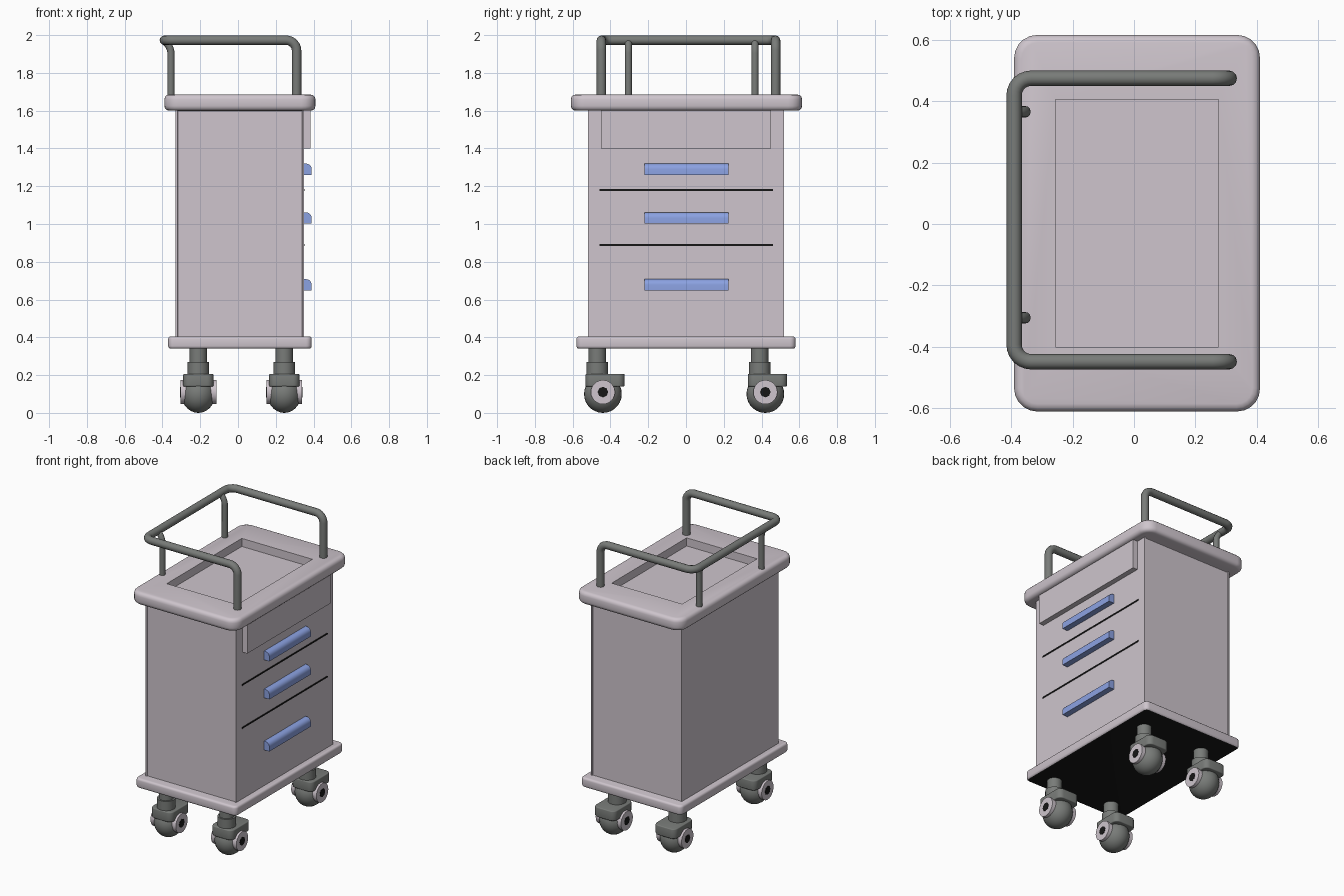
import bpy, bmesh, math
from mathutils import Vector, Matrix

cube = bpy.data.objects.get("Cube")
if cube:
    bpy.data.objects.remove(cube, do_unlink=True)


def material(name, rgb):
    m = bpy.data.materials.new(name)
    m.use_nodes = True
    m.diffuse_color = (*rgb, 1)
    node = next(n for n in m.node_tree.nodes if n.type == 'BSDF_PRINCIPLED')
    node.inputs["Base Color"].default_value = (*rgb, 1)
    return m


SHELL = material("pale_grey", (0.62, 0.56, 0.61))
METAL = material("dark_grey", (0.19, 0.2, 0.19))
BLUE = material("handle_blue", (0.26, 0.36, 0.76))
BLACK = material("black", (0.008, 0.008, 0.008))


def select_only(ob):
    bpy.ops.object.select_all(action='DESELECT')
    ob.select_set(True)
    bpy.context.view_layer.objects.active = ob


def finish(name, bm, mats, smooth=True):
    bmesh.ops.recalc_face_normals(bm, faces=bm.faces)
    me = bpy.data.meshes.new(name)
    bm.to_mesh(me)
    bm.free()
    for m in mats:
        me.materials.append(m)
    ob = bpy.data.objects.new(name, me)
    bpy.context.collection.objects.link(ob)
    if smooth:
        select_only(ob)
        bpy.ops.object.shade_smooth_by_angle(angle=math.radians(40))
    return ob


def box_mesh(lo, hi):
    lo, hi = Vector(lo), Vector(hi)
    bm = bmesh.new()
    bmesh.ops.create_cube(bm, size=1)
    bmesh.ops.scale(bm, vec=hi - lo, verts=bm.verts)
    bmesh.ops.translate(bm, vec=(lo + hi) / 2, verts=bm.verts)
    return bm


def box(name, lo, hi, mat):
    return finish(name, box_mesh(lo, hi), [mat], smooth=False)


def slab_mesh(lo, hi, corner, edge):
    """Box with rounded plan corners and softened rims."""
    bm = box_mesh(lo, hi)
    upright = [e for e in bm.edges if abs(e.verts[0].co.z - e.verts[1].co.z) > 0.001]
    bmesh.ops.bevel(bm, geom=upright, offset=corner, segments=5, profile=0.5, affect='EDGES')
    bm.normal_update()
    rims = [e for e in bm.edges if any(abs(f.normal.z) > 0.9 for f in e.link_faces)]
    bmesh.ops.bevel(bm, geom=rims, offset=edge, segments=3, profile=0.5, affect='EDGES')
    bm.normal_update()
    return bm


def cylinder(name, centre, radius, depth, mat, axis='Z', sides=24):
    bm = bmesh.new()
    turn = Matrix.Rotation(math.pi / 2, 4, 'Y') if axis == 'X' else Matrix()
    bmesh.ops.create_cone(bm, cap_ends=True, segments=sides, radius1=radius, radius2=radius,
                          depth=depth, matrix=Matrix.Translation(centre) @ turn)
    return finish(name, bm, [mat])


def tube(name, points, radius, bend):
    """Round tube along a path with filleted corners."""
    pts = [Vector(p) for p in points]
    path = [pts[0]]
    for a, b, c in zip(pts, pts[1:], pts[2:]):
        p = b + (a - b).normalized() * bend
        q = b + (c - b).normalized() * bend
        for i in range(7):
            t = i / 6
            # weighted middle point gives a true circular fillet at right angles
            w = 2 * t * (1 - t) * math.sqrt(0.5)
            u, v = (1 - t) ** 2, t * t
            path.append((p * u + b * w + q * v) / (u + w + v))
    path.append(pts[-1])
    cu = bpy.data.curves.new(name, 'CURVE')
    cu.dimensions = '3D'
    cu.bevel_depth = radius
    cu.bevel_resolution = 4
    cu.use_fill_caps = True
    sp = cu.splines.new('POLY')
    sp.points.add(len(path) - 1)
    for point, co in zip(sp.points, path):
        point.co = (*co, 1)
    cu.materials.append(METAL)
    ob = bpy.data.objects.new(name, cu)
    bpy.context.collection.objects.link(ob)
    select_only(ob)
    bpy.ops.object.convert(target='MESH')
    bpy.ops.object.shade_smooth_by_angle(angle=math.radians(50))


# Cabinet body with shallow framed panels on both ends
bm = box_mesh((-0.33, -0.52, 0.39), (0.35, 0.52, 1.61))
bm.normal_update()
for face in [f for f in bm.faces if abs(f.normal.y) > 0.9]:
    bmesh.ops.inset_individual(bm, faces=[face], thickness=0.012)
    bmesh.ops.inset_individual(bm, faces=[face], thickness=0.004, depth=-0.006)
finish("cabinet_body", bm, [SHELL], smooth=False)

# Top tray with a rectangular well
top = finish("top_tray", slab_mesh((-0.39, -0.61, 1.6), (0.41, 0.615, 1.685), 0.075, 0.025), [SHELL])
cutter = box("tray_cutter", (-0.255, -0.4, 1.63), (0.275, 0.405, 1.8), SHELL)
cutter.hide_render = True
cut = top.modifiers.new("well", 'BOOLEAN')
cut.operation = 'DIFFERENCE'
cut.object = cutter
select_only(top)
bpy.ops.object.modifier_apply(modifier=cut.name)
bpy.data.objects.remove(cutter, do_unlink=True)

# Base plate, black underneath
bm = slab_mesh((-0.37, -0.58, 0.34), (0.39, 0.58, 0.405), 0.03, 0.014)
for f in bm.faces:
    f.material_index = int(f.normal.z < -0.95)
finish("base_plate", bm, [SHELL, BLACK])

# Drawer side: upper panel, gaps and handles
box("upper_drawer_panel", (0.34, -0.45, 1.4), (0.385, 0.45, 1.605), SHELL)
for i, z in enumerate((1.18, 0.888)):
    box(f"drawer_gap_{i + 1}", (0.346, -0.458, z - 0.005), (0.353, 0.46, z + 0.005), BLACK)
for i, z in enumerate((1.29, 1.032, 0.678)):
    bm = box_mesh((0.345, -0.22, z - 0.03), (0.39, 0.225, z + 0.03))
    crest = [e for e in bm.edges if all(v.co.x > 0.38 and v.co.z > z for v in e.verts)]
    bmesh.ops.bevel(bm, geom=crest, offset=0.03, segments=5, profile=0.5, affect='EDGES')
    finish(f"drawer_handle_{i + 1}", bm, [BLUE])

# Guard rail and its two slim rear posts
rail_y = (-0.448, 0.474)
tube("guard_rail", [(0.31, rail_y[0], 1.66), (0.31, rail_y[0], 1.973), (-0.39, rail_y[0], 1.973),
                    (-0.39, rail_y[1], 1.973), (0.31, rail_y[1], 1.973), (0.31, rail_y[1], 1.66)],
     0.025, 0.055)
for side, y in (("right", -0.305), ("left", 0.365)):
    tube(f"rail_post_{side}", [(-0.355, y, 1.66), (-0.355, y, 1.935), (-0.39, y, 1.97)], 0.019, 0.03)


# Casters
def caster(tag, x, y):
    wy = y + 0.03
    cylinder(f"caster_stem_{tag}", (x, y, 0.28), 0.046, 0.14, METAL)
    cylinder(f"caster_collar_{tag}", (x, y, 0.235), 0.057, 0.07, METAL)
    cap = slab_mesh((x - 0.08, y - 0.062, 0.14), (x + 0.08, y + 0.145, 0.207), 0.035, 0.006)
    finish(f"caster_cap_{tag}", cap, [METAL])
    ball = bmesh.new()
    bmesh.ops.create_uvsphere(ball, u_segments=24, v_segments=14, radius=0.1)
    bmesh.ops.scale(ball, vec=(0.9, 1, 1), verts=ball.verts)
    bmesh.ops.translate(ball, vec=(x, wy, 0.1), verts=ball.verts)
    finish(f"caster_wheel_{tag}", ball, [METAL])
    for end, s in (("inner", -1), ("outer", 1)):
        cylinder(f"hub_{end}_{tag}", (x + s * 0.078, wy, 0.11), 0.064, 0.034, SHELL, 'X')
        cylinder(f"hub_hole_{end}_{tag}", (x + s * 0.095, wy, 0.11), 0.028, 0.004, BLACK, 'X', 8)


for depth, y in (("front", -0.47), ("back", 0.39)):
    for side, x in (("right", -0.21), ("left", 0.245)):
        caster(f"{depth}_{side}", x, y)
